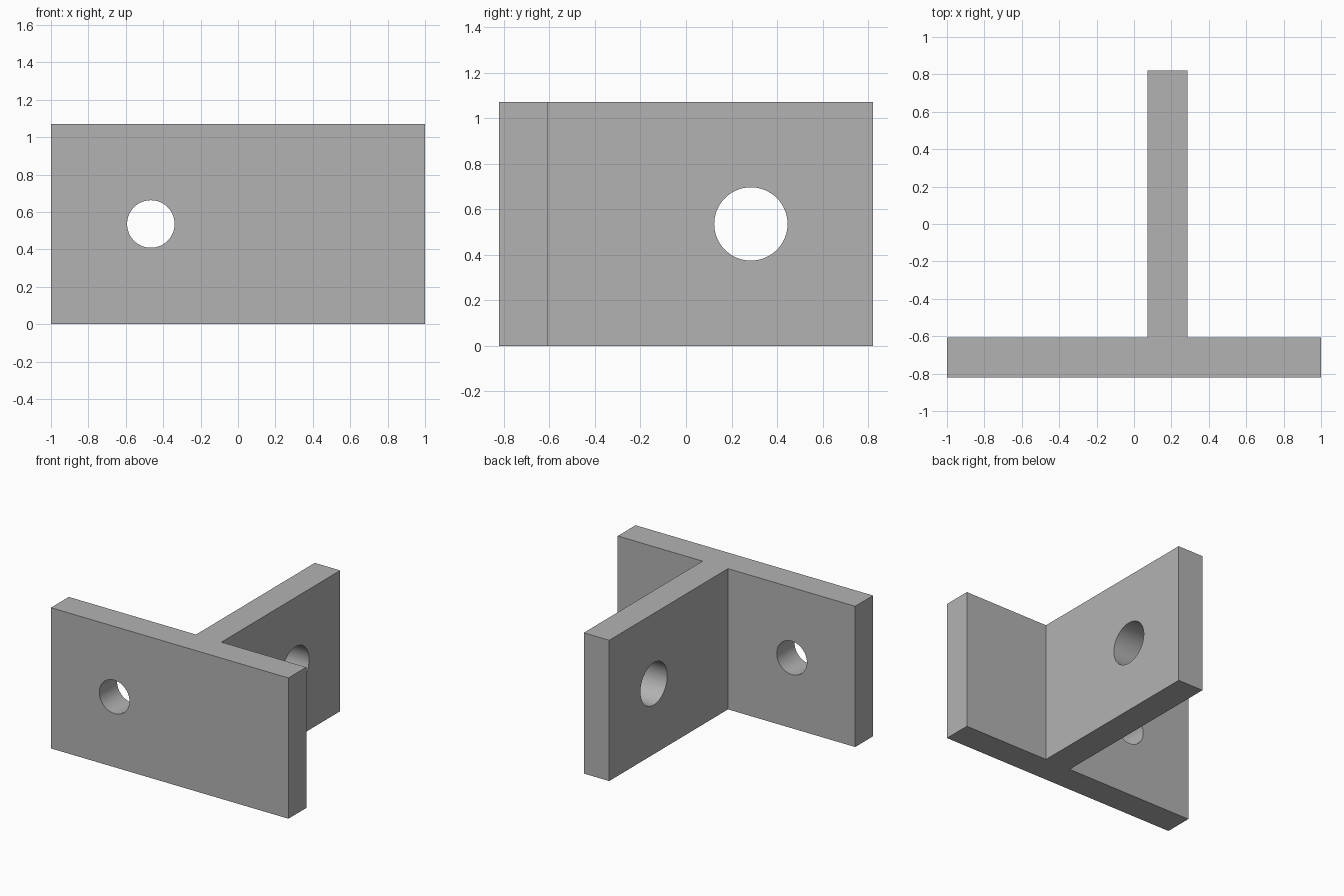
import bpy, bmesh, math

cube = bpy.data.objects.get("Cube")
if cube:
    bpy.data.objects.remove(cube, do_unlink=True)

U = 2 / 28                      # one module: the flange is 28 modules wide
HEIGHT, DEPTH, THICK = 15 * U, 23 * U, 3 * U
FRONT, BACK = -DEPTH / 2, DEPTH / 2
WEB_X = U                       # near side of the web

grey = bpy.data.materials.new("plain grey")
grey.use_nodes = True
grey.diffuse_color = (0.45, 0.45, 0.45, 1)
grey.node_tree.nodes["Principled BSDF"].inputs["Base Color"].default_value = grey.diffuse_color

# T-shaped bracket: outline extruded upwards
inner = FRONT + THICK
outline = [(-1, FRONT), (1, FRONT), (1, inner), (WEB_X + THICK, inner),
           (WEB_X + THICK, BACK), (WEB_X, BACK), (WEB_X, inner), (-1, inner)]
bm = bmesh.new()
base = bm.faces.new([bm.verts.new((x, y, 0)) for x, y in outline])
top = bmesh.ops.extrude_face_region(bm, geom=[base])["geom"]
bmesh.ops.translate(bm, vec=(0, 0, HEIGHT),
                    verts=[v for v in top if isinstance(v, bmesh.types.BMVert)])
bmesh.ops.recalc_face_normals(bm, faces=bm.faces)
mesh = bpy.data.meshes.new("tee_bracket")
bm.to_mesh(mesh)
bm.free()
mesh.materials.append(grey)
bracket = bpy.data.objects.new("tee_bracket", mesh)
bpy.context.collection.objects.link(bracket)


def drill(name, radius, location, rotation):
    """Cut a round hole through the bracket, then discard the cutter."""
    bpy.ops.mesh.primitive_cylinder_add(vertices=64, radius=radius, depth=THICK * 2,
                                        location=location, rotation=rotation)
    cutter = bpy.context.object
    cutter.name = name
    cutter.hide_render = True
    cutter.data.materials.append(grey)
    bpy.context.view_layer.objects.active = bracket
    mod = bracket.modifiers.new(name, "BOOLEAN")
    mod.operation, mod.solver, mod.object = "DIFFERENCE", "EXACT", cutter
    bpy.ops.object.modifier_apply(modifier=name)
    bpy.data.objects.remove(cutter, do_unlink=True)


# Hole in the front flange and larger hole in the web
drill("flange_hole", 0.127, (-0.466, FRONT + THICK / 2, HEIGHT / 2), (math.pi / 2, 0, 0))
drill("web_hole", 0.161, (WEB_X + THICK / 2, 0.285, HEIGHT / 2), (0, math.pi / 2, 0))

# Smooth hole walls with crisp edges
bpy.ops.object.select_all(action="DESELECT")
bracket.select_set(True)
bpy.context.view_layer.objects.active = bracket
bpy.ops.object.shade_smooth_by_angle(angle=math.radians(30))
